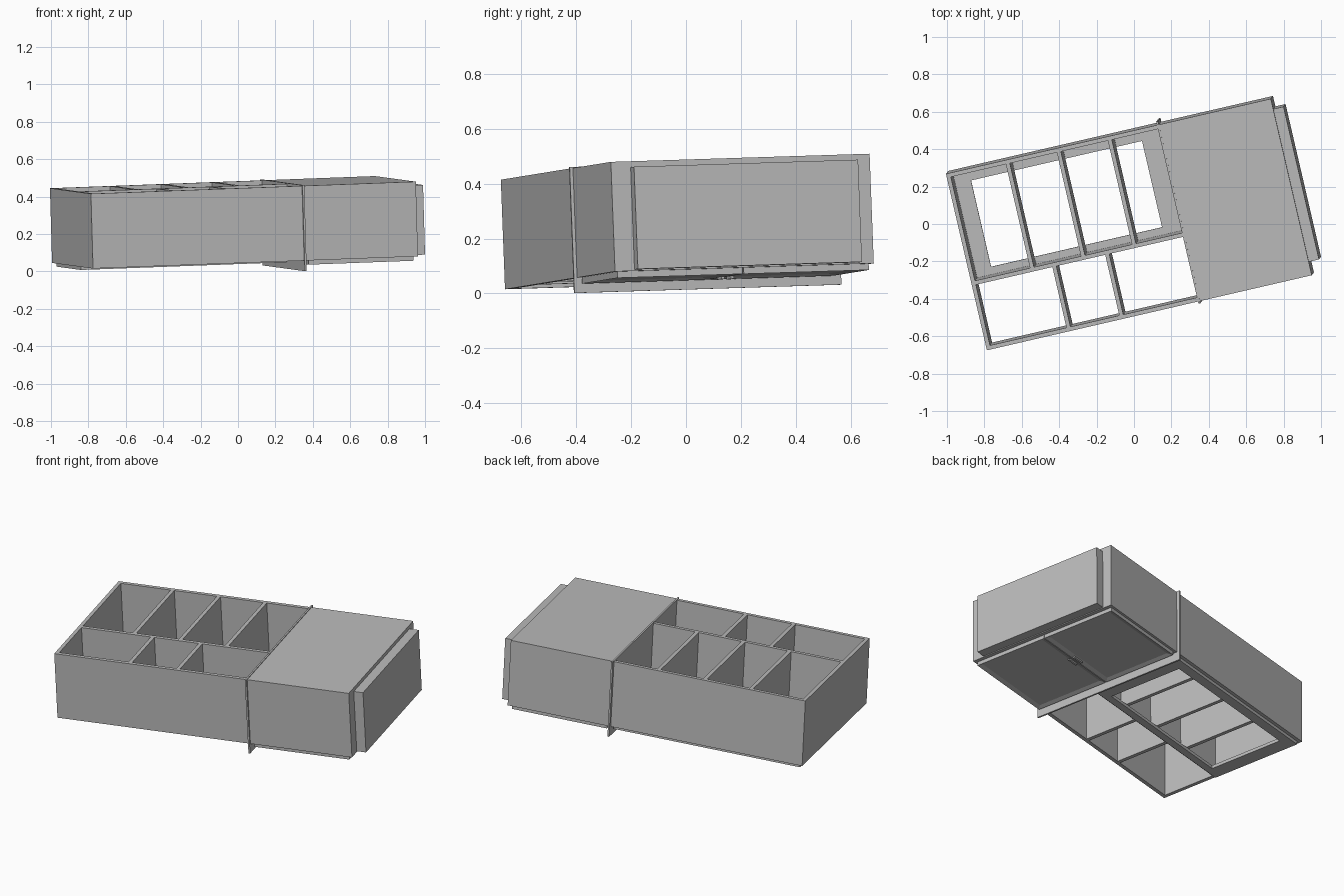
import bpy
import bmesh
from mathutils import Matrix, Vector

if "Cube" in bpy.data.objects:
    bpy.data.objects.remove(bpy.data.objects["Cube"], do_unlink=True)

# One plain grey for the whole unit
grey = bpy.data.materials.new("plain_grey")
grey.use_nodes = True
grey.diffuse_color = (0.5, 0.5, 0.5, 1)
grey.node_tree.nodes["Principled BSDF"].inputs["Base Color"].default_value = (0.5, 0.5, 0.5, 1)

# Tilted frame: length, depth and height axes, from the lower front corner
length = Vector((0.974, 0.225, 0.0364)).normalized()
depth = Vector((-0.213, 0.945, 0.03))
depth = (depth - length * depth.dot(length)).normalized()
height = length.cross(depth)
FRAME = Matrix((length, depth, height)).transposed().to_4x4()
FRAME.translation = (-0.775, -0.66, 0.015)

L, D, H, T = 1.784, 0.969, 0.4, 0.022   # overall size and board thickness
SPLIT = 1.165                            # where the closed end begins
MID = 0.355                              # front edge of the lengthwise divider


def box(name, u, v, w, recess=None):
    """Board between the given ranges; recess = (margin, depth) on its underside."""
    bm = bmesh.new()
    bmesh.ops.create_cube(bm, size=1)
    for vert in bm.verts:
        vert.co = [r[0] if c < 0 else r[1] for c, r in zip(vert.co, (u, v, w))]
    bm.normal_update()
    if recess:
        under = [f for f in bm.faces if f.normal.z < -0.9]
        bmesh.ops.inset_region(bm, faces=under, thickness=recess[0])
        for vert in under[0].verts:
            vert.co.z += recess[1]
    mesh = bpy.data.meshes.new(name)
    bm.to_mesh(mesh)
    bm.free()
    mesh.materials.append(grey)
    obj = bpy.data.objects.new(name, mesh)
    obj.matrix_world = FRAME
    bpy.context.collection.objects.link(obj)
    return obj


# Open section: outer walls and lengthwise divider
box("front_wall", (0, SPLIT), (0, T), (0, H))
box("back_wall", (0, SPLIT), (D - T, D), (0, H))
box("end_wall", (0, T), (T, D - T), (0, H))
box("long_divider", (T, SPLIT), (MID, MID + T), (0, H))

# Cross dividers of the two rows
for i, u in enumerate((0.335, 0.615, 0.895)):
    box(f"back_divider_{i + 1}", (u - T / 2, u + T / 2), (MID + T, D - T), (0, H))
for i, u in enumerate((0.453, 0.743)):
    box(f"front_divider_{i + 1}", (u - T / 2, u + T / 2), (T, MID), (0, H))

# Face frame under the back row
f0, f1, g0, g1 = 0.02, SPLIT - 0.015, MID + 0.02, D - 0.02
low = (-0.02, 0)
box("frame_end_rail", (f0, 0.108), (g0, g1), low)
box("frame_inner_rail", (1.047, f1), (g0, g1), low)
box("frame_front_rail", (0.108, 1.047), (g0, 0.418), low)
box("frame_back_rail", (0.108, 1.047), (0.892, g1), low)

# Thin plate separating the open and closed sections
box("separator_plate", (SPLIT - 0.006, SPLIT + 0.004), (-0.012, D + 0.019), (-0.056, H + 0.004))

# Closed section with a thick panel on its end
box("closed_cabinet", (SPLIT, L), (0, D), (0, H))
box("end_panel", (L, L + 0.056), (0.073, 0.912), (0.005, 0.378))

# Pair of recessed doors with handles underneath
seam = D / 2
for side, name in ((-1, "front"), (1, "back")):
    inner, outer = seam + side * 0.002, seam + side * (seam - 0.014)
    box(f"{name}_door", (SPLIT + 0.022, L - 0.022), sorted((inner, outer)),
        (-0.023, 0), recess=(0.035, 0.008))
    grip = sorted((seam + side * 0.012, seam + side * 0.024))
    box(f"{name}_door_handle", (1.44, 1.51), grip, (-0.032, -0.022))
